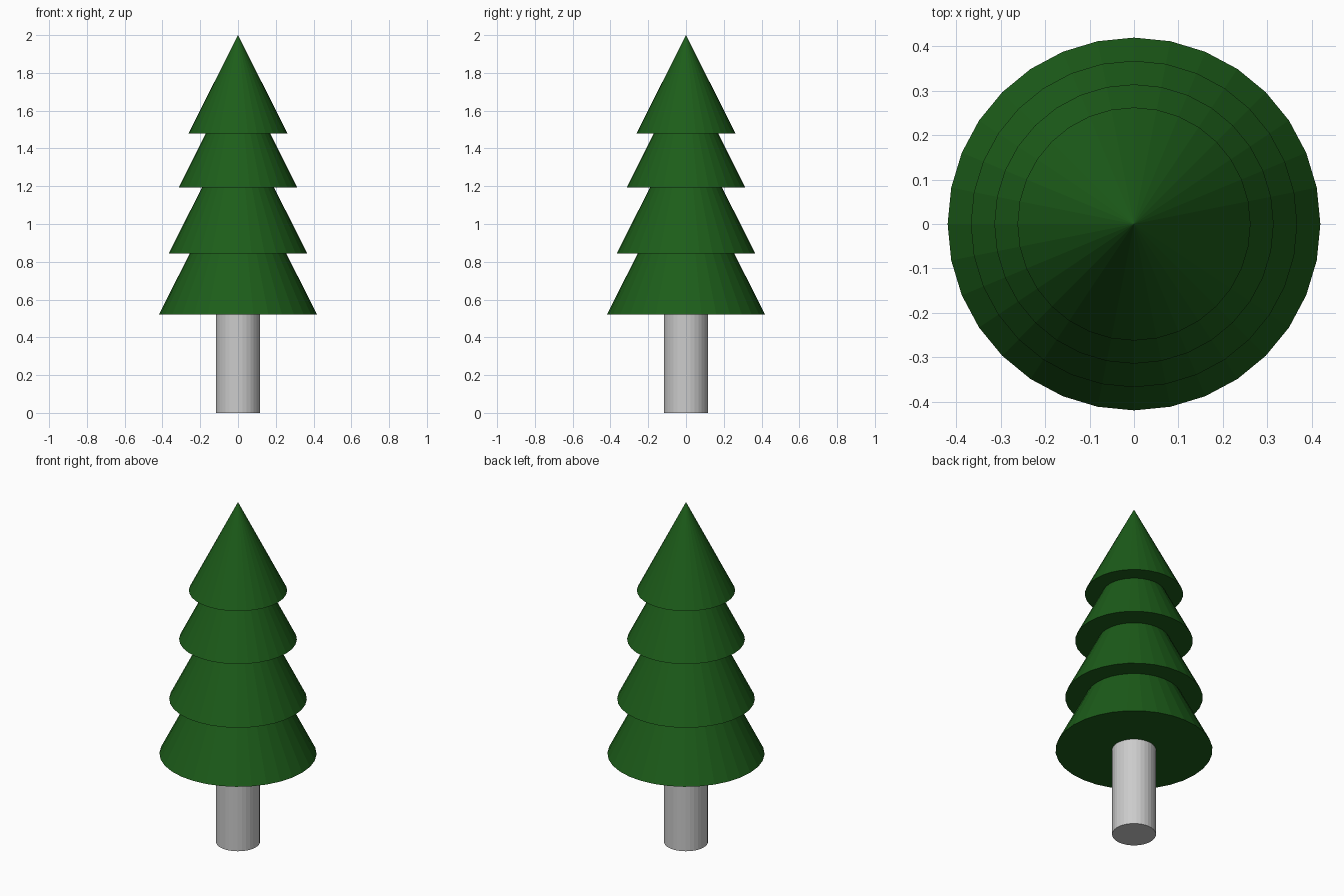
import bpy

if "Cube" in bpy.data.objects:
    bpy.data.objects.remove(bpy.data.objects["Cube"])

SIDES = 32

green = bpy.data.materials.new("foliage_green")
green.diffuse_color = (0.012, 0.11, 0.01, 1)
green.use_nodes = True
green.node_tree.nodes["Principled BSDF"].inputs["Base Color"].default_value = green.diffuse_color

# Trunk: plain cylinder reaching just inside the lowest tier
TRUNK_TOP = 0.55
bpy.ops.mesh.primitive_cylinder_add(
    vertices=SIDES, radius=0.117, depth=TRUNK_TOP, location=(0, 0, TRUNK_TOP / 2))
bpy.context.object.name = "trunk"


# Foliage: overlapping closed cones, (base height, base radius, tip height)
tiers = [
    (0.52, 0.419, 1.35),
    (0.843, 0.367, 1.573),
    (1.193, 0.314, 1.818),
    (1.48, 0.262, 2.0),
]
for i, (base, radius, tip) in enumerate(tiers, 1):
    bpy.ops.mesh.primitive_cone_add(
        vertices=SIDES, radius1=radius, radius2=0, depth=tip - base,
        location=(0, 0, (base + tip) / 2))
    tier = bpy.context.object
    tier.name = f"foliage_tier_{i}"
    tier.data.materials.append(green)
